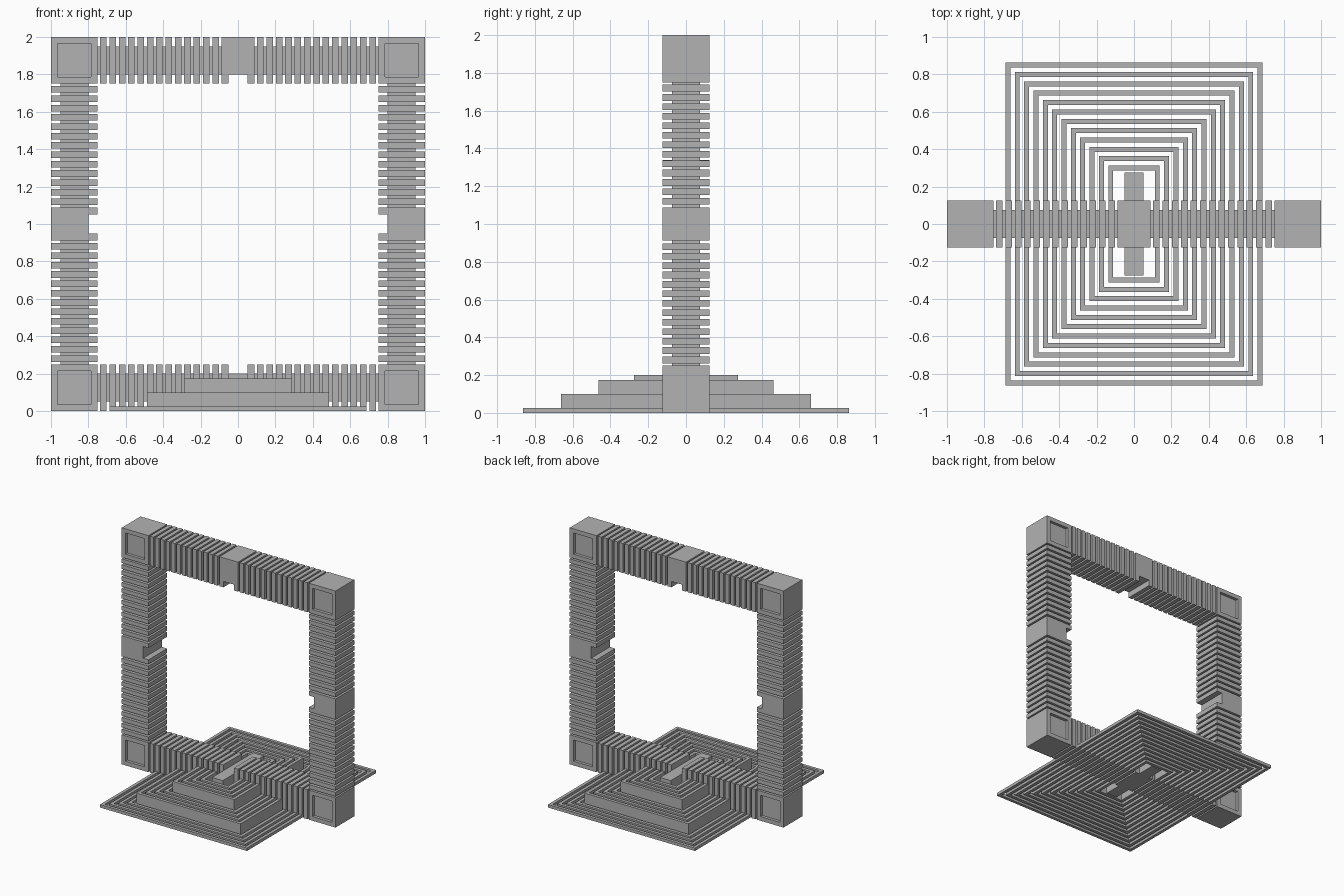
import bpy, bmesh
from math import pi
from mathutils import Matrix, Vector

old = bpy.data.objects.get("Cube")
if old:
    bpy.data.objects.remove(old, do_unlink=True)

stone = bpy.data.materials.new("grey_stone")
stone.use_nodes = True
GREY = (0.45, 0.45, 0.45, 1)
stone.diffuse_color = GREY
stone.node_tree.nodes["Principled BSDF"].inputs["Base Color"].default_value = GREY

SIZE = 0.25      # beam and corner block width
STEP = 0.05      # spacing of fins and rings
THICK = 0.035    # fin thickness
HUB = 0.0875     # half length of a middle block


def add_box(bm, low, high):
    low, high = Vector(low), Vector(high)
    mat = Matrix.Translation((low + high) / 2) @ Matrix.Diagonal((high - low).to_4d())
    return bmesh.ops.create_cube(bm, size=1, matrix=mat)["verts"]


def add_prism(bm, outline, depth):
    # Outline in x and z, extruded along y
    face = bm.faces.new([bm.verts.new((x, -depth / 2, z)) for x, z in outline])
    out = bmesh.ops.extrude_face_region(bm, geom=[face])
    moved = [v for v in out["geom"] if isinstance(v, bmesh.types.BMVert)]
    bmesh.ops.translate(bm, verts=moved, vec=(0, depth, 0))


def to_mesh(bm, name):
    bmesh.ops.recalc_face_normals(bm, faces=bm.faces[:])
    mesh = bpy.data.meshes.new(name)
    bm.to_mesh(mesh)
    bm.free()
    mesh.materials.append(stone)
    return mesh


def place(name, mesh, matrix=Matrix()):
    obj = bpy.data.objects.new(name, mesh)
    obj.matrix_world = matrix
    bpy.context.collection.objects.link(obj)
    return obj


# Finned beam, lying along the ground
bm = bmesh.new()
half = SIZE / 2
for side in (-1, 1):
    ends = sorted((side * HUB, side * 0.75))
    add_box(bm, (ends[0], -0.075, 0.05), (ends[1], 0.075, 0.2))
    for i in range(13):
        x = side * (0.12 + STEP * i)
        add_box(bm, (x - THICK / 2, -half, 0), (x + THICK / 2, half, SIZE))
# Middle block with a notch on the inner side
add_prism(bm, [(-HUB, 0), (HUB, 0), (HUB, SIZE), (0.05, SIZE), (0.05, 0.2),
               (-0.05, 0.2), (-0.05, SIZE), (-HUB, SIZE)], SIZE)
beam_mesh = to_mesh(bm, "beam")

# Corner block with sunken square panels front and back
bm = bmesh.new()
add_box(bm, (-1, -half, 0), (SIZE - 1, half, SIZE))
bm.normal_update()
for face in [f for f in bm.faces if abs(f.normal.y) > 0.9]:
    bmesh.ops.inset_region(bm, faces=[face], thickness=0.05)
    bmesh.ops.inset_region(bm, faces=[face], thickness=0, depth=-0.025)
corner_mesh = to_mesh(bm, "corner")

# Four beams and corners turned about the centre of the frame
centre = Matrix.Translation((0, 0, 1))
beams = ("bottom", "right", "top", "left")
corners = ("bottom_right", "top_right", "top_left", "bottom_left")
for i in range(4):
    turn = centre @ Matrix.Rotation(i * pi / 2, 4, 'Y') @ centre.inverted()
    place(beams[i] + "_beam", beam_mesh, turn)
    place(corners[i] + "_corner_block", corner_mesh, turn)

# Stepped base of nested rectangular rings, four rings per step
for i in range(12):
    x, y = 0.6875 - STEP * i, 0.8625 - STEP * i
    height = 0.025 + 0.075 * (i // 4)
    bm = bmesh.new()
    face = bm.faces.new([bm.verts.new(p) for p in
                         ((-x, -y, 0), (x, -y, 0), (x, y, 0), (-x, y, 0))])
    bm.normal_update()
    bmesh.ops.inset_region(bm, faces=[face], thickness=0.0375, use_boundary=True)
    bmesh.ops.delete(bm, geom=[face], context='FACES')
    out = bmesh.ops.extrude_face_region(bm, geom=bm.faces[:], use_keep_orig=True)
    moved = [v for v in out["geom"] if isinstance(v, bmesh.types.BMVert)]
    bmesh.ops.translate(bm, verts=moved, vec=(0, 0, height))
    place("base_ring_%d" % (i + 1), to_mesh(bm, "base_ring"))

# Ledges running out from the bottom notch
for name, low, high in (("front_ledge", -0.275, -half), ("back_ledge", half, 0.275)):
    bm = bmesh.new()
    add_box(bm, (-0.05, low, 0), (0.05, high, 0.2))
    place(name, to_mesh(bm, name))
